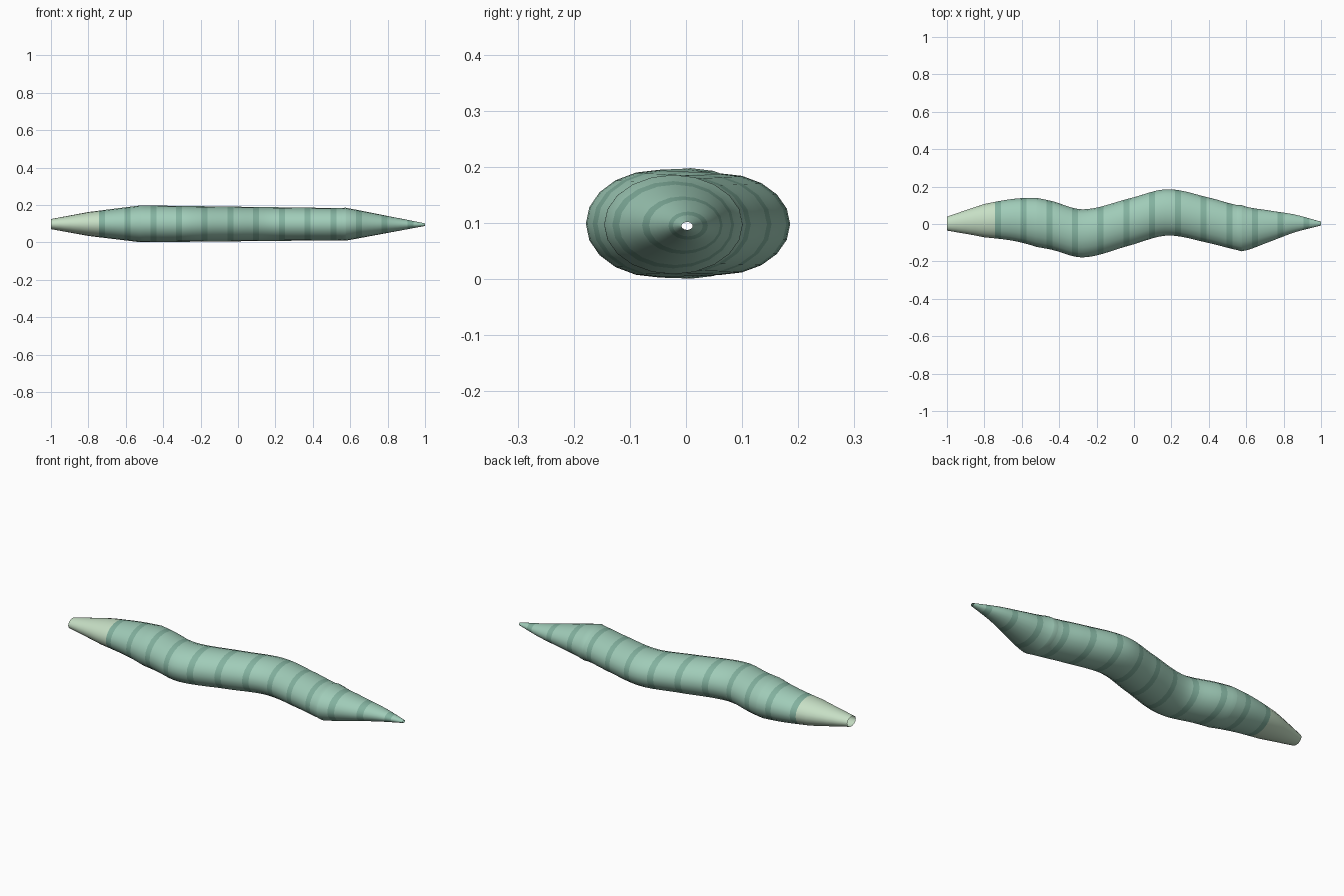
import bpy, bmesh, math

if "Cube" in bpy.data.objects:
    bpy.data.objects.remove(bpy.data.objects["Cube"])

SIDES = 20
# Stations along the worm: (x, sideways centre, half width)
PATH = [(-1.0, 0.002), (-0.8, 0.018), (-0.62, 0.021), (-0.45, -0.005), (-0.27, -0.05),
        (-0.02, 0.012), (0.18, 0.062), (0.4, 0.02), (0.58, -0.023), (0.72, -0.012),
        (0.86, 0.003), (1.0, 0.002)]
WIDTH = [(-1.0, 0.037), (-0.8, 0.089), (-0.52, 0.131), (0.55, 0.12), (0.575, 0.1235), (1.0, 0.010)]
HEIGHT = [(-1.0, 0.027), (-0.8, 0.064), (-0.52, 0.0985), (0.55, 0.086), (0.575, 0.0885), (1.0, 0.007)]
LEVEL = [(-1.0, 0.098), (-0.52, 0.0995), (0.575, 0.0975), (1.0, 0.095)]


def linear(table, x):
    for (x0, a), (x1, b) in zip(table, table[1:]):
        if x <= x1 + 1e-9:
            return a + (b - a) * (x - x0) / (x1 - x0)
    return table[-1][1]


def smooth(table, x):
    # cubic curve through the points, tangents from the neighbours
    n = len(table)

    def slope(i):
        a, b = table[max(i - 1, 0)], table[min(i + 1, n - 1)]
        return (b[1] - a[1]) / (b[0] - a[0])
    for i in range(n - 1):
        (x0, a), (x1, b) = table[i], table[i + 1]
        if x <= x1 + 1e-9:
            h = x1 - x0
            t = (x - x0) / h
            return ((2*t**3 - 3*t**2 + 1) * a + (t**3 - 2*t**2 + t) * h * slope(i)
                    + (3*t**2 - 2*t**3) * b + (t**3 - t**2) * h * slope(i + 1))
    return table[-1][1]


def material(name, color):
    m = bpy.data.materials.new(name)
    m.diffuse_color = (*color, 1)
    m.use_nodes = True
    m.node_tree.nodes["Principled BSDF"].inputs["Base Color"].default_value = m.diffuse_color
    return m


# Dark segment bands and the ring positions
bands = [(-0.728 + 0.1375 * k - 0.016, -0.728 + 0.1375 * k + 0.016) for k in range(13)]
xs = {-1.0, -0.95, -0.9, -0.85, -0.8, -0.52, 0.55, 0.575, 0.96, 1.0}
for a, b in bands:
    xs.update((a, b))
    if b < 0.9:
        xs.update(b + (0.1375 - 0.032) * k / 4 for k in (1, 2, 3))
xs = sorted(xs)

# Worm skin: open tube of elliptical rings
bm = bmesh.new()
rings = []
for x in xs:
    cy, cz, w, h = smooth(PATH, x), linear(LEVEL, x), linear(WIDTH, x), linear(HEIGHT, x)
    rings.append([bm.verts.new((x, cy + w * math.cos(math.tau * s / SIDES),
                                cz + h * math.sin(math.tau * s / SIDES))) for s in range(SIDES)])
for i in range(len(xs) - 1):
    mid = (xs[i] + xs[i + 1]) / 2
    slot = 1 if any(a < mid < b for a, b in bands) else (2 if mid < bands[0][0] else 0)
    for s in range(SIDES):
        t = (s + 1) % SIDES
        f = bm.faces.new((rings[i][s], rings[i][t], rings[i + 1][t], rings[i + 1][s]))
        f.material_index = slot
        f.smooth = True
bm.normal_update()
# Make the faces point outward
top = max(bm.faces, key=lambda f: f.calc_center_median().z)
if top.normal.z < 0:
    bmesh.ops.reverse_faces(bm, faces=bm.faces[:])
mesh = bpy.data.meshes.new("worm_body")
bm.to_mesh(mesh)
bm.free()
for m in (material("skin", (0.35, 0.60, 0.48)), material("band", (0.225, 0.44, 0.345)),
          material("head", (0.57, 0.74, 0.56))):
    mesh.materials.append(m)
body = bpy.data.objects.new("worm_body", mesh)
bpy.context.collection.objects.link(body)
